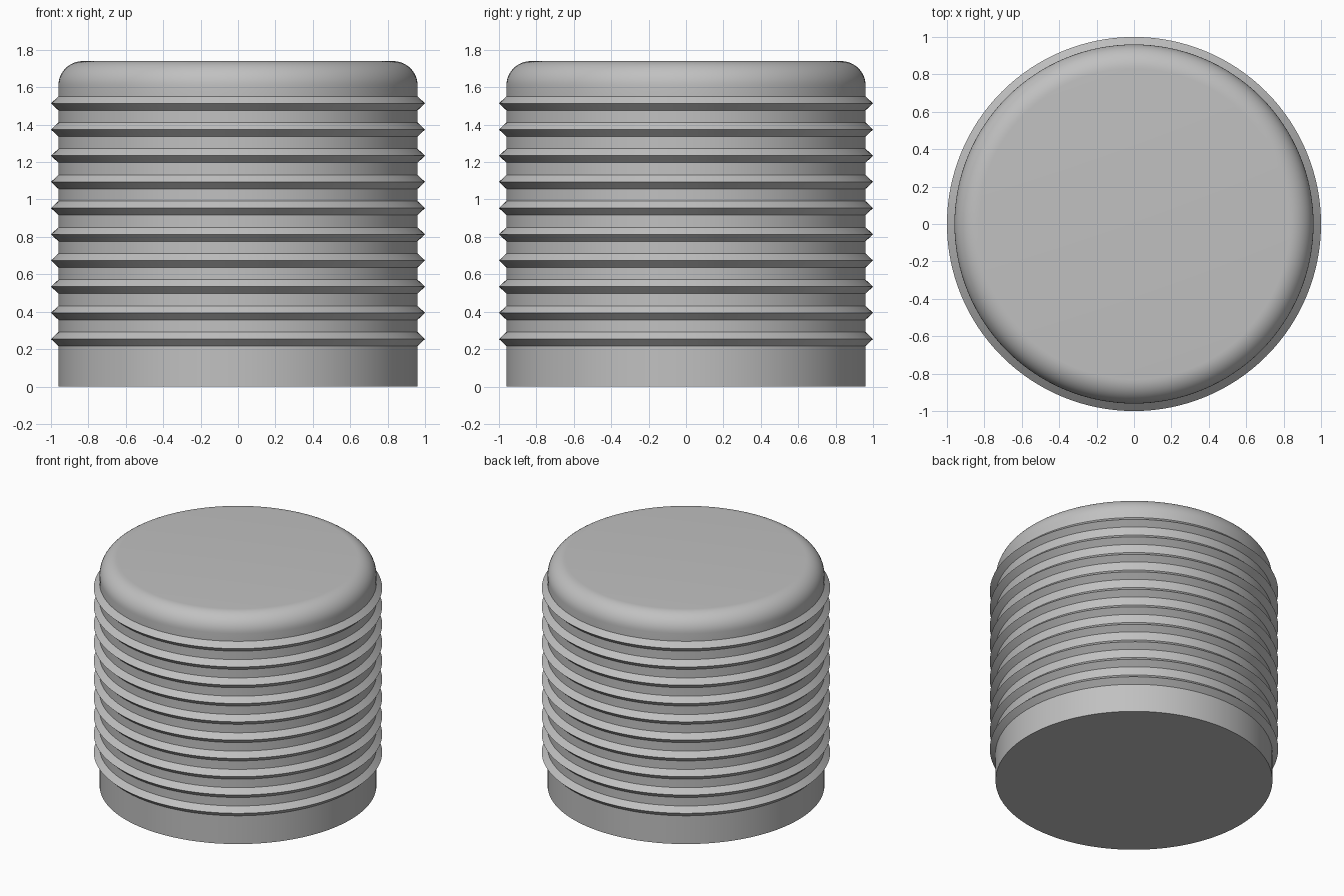
import bpy
import bmesh
import math

SEGMENTS = 128
RADIUS, HEIGHT, FILLET = 0.96, 1.74, 0.13
RIB_COUNT, RIB_FIRST, RIB_PITCH = 10, 0.254, 0.14
RIB_RADIUS, RIB_HALF = 1.0, 0.0375

cube = bpy.data.objects.get("Cube")
if cube:
    bpy.data.objects.remove(cube, do_unlink=True)

# Plain grey material
grey = bpy.data.materials.new("plain_grey")
grey.use_nodes = True
colour = (0.53, 0.53, 0.53, 1)
grey.diffuse_color = colour
grey.node_tree.nodes["Principled BSDF"].inputs["Base Color"].default_value = colour

# Half profile: flat base, straight wall with pointed ribs, rounded top rim
profile = [(RADIUS, 0)]
for i in range(RIB_COUNT):
    z = RIB_FIRST + i * RIB_PITCH
    profile += [(RADIUS, z - RIB_HALF), (RIB_RADIUS, z), (RADIUS, z + RIB_HALF)]
for i in range(13):
    a = math.pi / 2 * i / 12
    profile.append((RADIUS - FILLET + FILLET * math.cos(a),
                    HEIGHT - FILLET + FILLET * math.sin(a)))

# Revolve the profile into rings, bridge them and cap both ends
bm = bmesh.new()
rings = []
for r, z in profile:
    rings.append([bm.verts.new((r * math.cos(t), r * math.sin(t), z))
                  for t in (math.tau * k / SEGMENTS for k in range(SEGMENTS))])
for low, high in zip(rings, rings[1:]):
    for k in range(SEGMENTS):
        n = (k + 1) % SEGMENTS
        bm.faces.new((low[k], low[n], high[n], high[k]))
bm.faces.new(rings[0][::-1])
bm.faces.new(rings[-1])

mesh = bpy.data.meshes.new("ribbed_plug")
bm.to_mesh(mesh)
bm.free()
mesh.materials.append(grey)
plug = bpy.data.objects.new("ribbed_plug", mesh)
bpy.context.collection.objects.link(plug)

# Smooth round surfaces with crisp rib edges
bpy.ops.object.select_all(action="DESELECT")
plug.select_set(True)
bpy.context.view_layer.objects.active = plug
bpy.ops.object.shade_smooth_by_angle(angle=math.radians(30))
